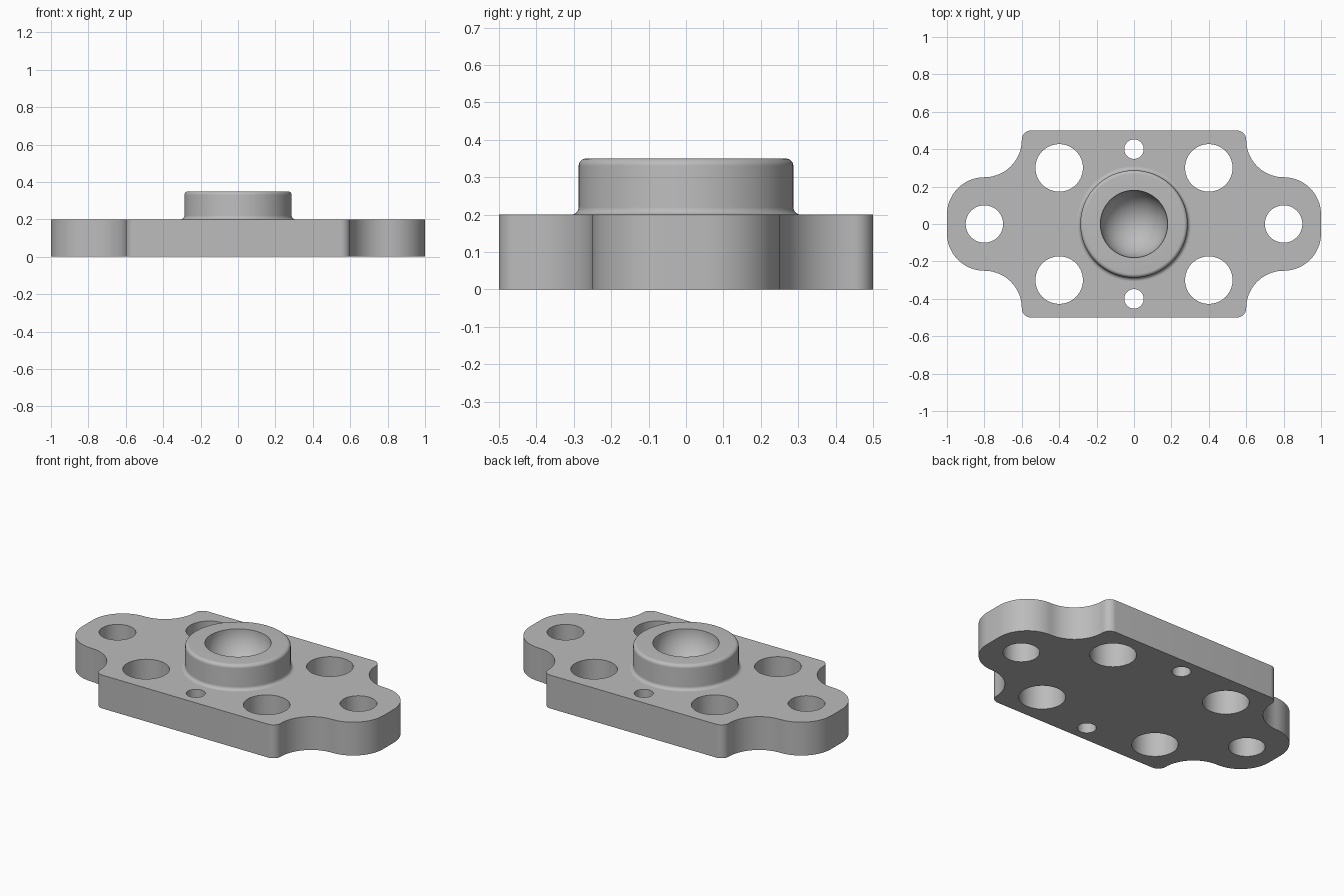
import bpy, bmesh
from math import sin, cos, pi, radians
from mathutils import Vector

cube = bpy.data.objects.get("Cube")
if cube:
    bpy.data.objects.remove(cube, do_unlink=True)

PLATE_TOP, BOSS_TOP = 0.2, 0.35
BOSS_R, BOWL_R = 0.287, 0.18
FILLET = 0.02

grey = bpy.data.materials.new("machined_grey")
grey.use_nodes = True
colour = (0.5, 0.5, 0.5, 1)
grey.diffuse_color = colour
grey.node_tree.nodes["Principled BSDF"].inputs["Base Color"].default_value = colour


def arc(cx, cy, r, start, end, n):
    """Points along an arc, angles in degrees."""
    angles = [radians(start + (end - start) * i / n) for i in range(n + 1)]
    return [(cx + r * cos(a), cy + r * sin(a)) for a in angles]


def make_object(name, bm):
    bmesh.ops.remove_doubles(bm, verts=bm.verts, dist=1e-5)
    bmesh.ops.recalc_face_normals(bm, faces=bm.faces)
    mesh = bpy.data.meshes.new(name)
    bm.to_mesh(mesh)
    bm.free()
    mesh.materials.append(grey)
    obj = bpy.data.objects.new(name, mesh)
    bpy.context.collection.objects.link(obj)
    return obj


def prism(name, outline, z0, z1):
    bm = bmesh.new()
    face = bm.faces.new([bm.verts.new((x, y, z0)) for x, y in outline])
    top = bmesh.ops.extrude_face_region(bm, geom=[face])["geom"]
    bmesh.ops.translate(bm, vec=(0, 0, z1 - z0),
                        verts=[v for v in top if isinstance(v, bmesh.types.BMVert)])
    return make_object(name, bm)


def lathe(name, profile, steps=96):
    bm = bmesh.new()
    verts = [bm.verts.new((r, 0, z)) for r, z in profile]
    edges = [bm.edges.new(pair) for pair in zip(verts, verts[1:])]
    bmesh.ops.spin(bm, geom=verts + edges, cent=(0, 0, 0), axis=(0, 0, 1),
                   angle=2 * pi, steps=steps)
    return make_object(name, bm)


def cut(target, cutter):
    mod = target.modifiers.new(cutter.name, "BOOLEAN")
    mod.operation = "DIFFERENCE"
    mod.solver = "EXACT"
    mod.object = cutter
    cutter.hide_render = True
    cutter.hide_set(True)


def smooth(obj):
    bpy.ops.object.select_all(action="DESELECT")
    obj.select_set(True)
    bpy.context.view_layer.objects.active = obj
    bpy.ops.object.shade_smooth_by_angle(angle=radians(30))


# Plate: one quarter of the outline, mirrored to the other three
quarter = (arc(0.8, 0.05, 0.2, 0, 90, 20)
           + arc(0.8, 0.45, 0.2, 270, 180, 20)[1:]
           + arc(0.55, 0.45, 0.05, 0, 90, 10)[1:])
half = quarter + [(-x, y) for x, y in reversed(quarter)]
outline = half + [(-x, -y) for x, y in half]
plate = prism("flange_plate", outline, 0, PLATE_TOP)

# Through holes: end holes, four bolt holes and two dowel holes
holes = [(x, 0, 0.1) for x in (-0.8, 0.8)]
holes += [(x, y, 0.127) for x in (-0.4, 0.4) for y in (-0.3, 0.3)]
holes += [(0, y, 0.052) for y in (-0.4, 0.4)]
cutters = [prism(f"hole_cutter_{i}", arc(x, y, r, 0, 360, 64)[:-1], -0.1, 0.3)
           for i, (x, y, r) in enumerate(holes)]

# Clearance pocket under the bowl, so the plate does not fill it
pocket = prism("pocket_cutter", arc(0, 0, 0.25, 0, 360, 96)[:-1], 0.1, 0.3)
for cutter in cutters + [pocket]:
    cut(plate, cutter)

# Bake the cuts so the hole walls can be smoothed
baked = bpy.data.meshes.new_from_object(
    plate.evaluated_get(bpy.context.evaluated_depsgraph_get()))
plate.modifiers.clear()
plate.data = baked
for cutter in cutters + [pocket]:
    bpy.data.objects.remove(cutter, do_unlink=True)

# Boss: filleted foot, straight wall, rounded rim and spherical bowl
foot = arc(BOSS_R + FILLET, PLATE_TOP + FILLET, FILLET, 270, 180, 8)
rim = arc(BOSS_R - FILLET, BOSS_TOP - FILLET, FILLET, 0, 90, 8)
bowl = arc(0, BOSS_TOP, BOWL_R, 0, -90, 24)
boss = lathe("boss", foot + rim + bowl)

for part in (plate, boss):
    smooth(part)
